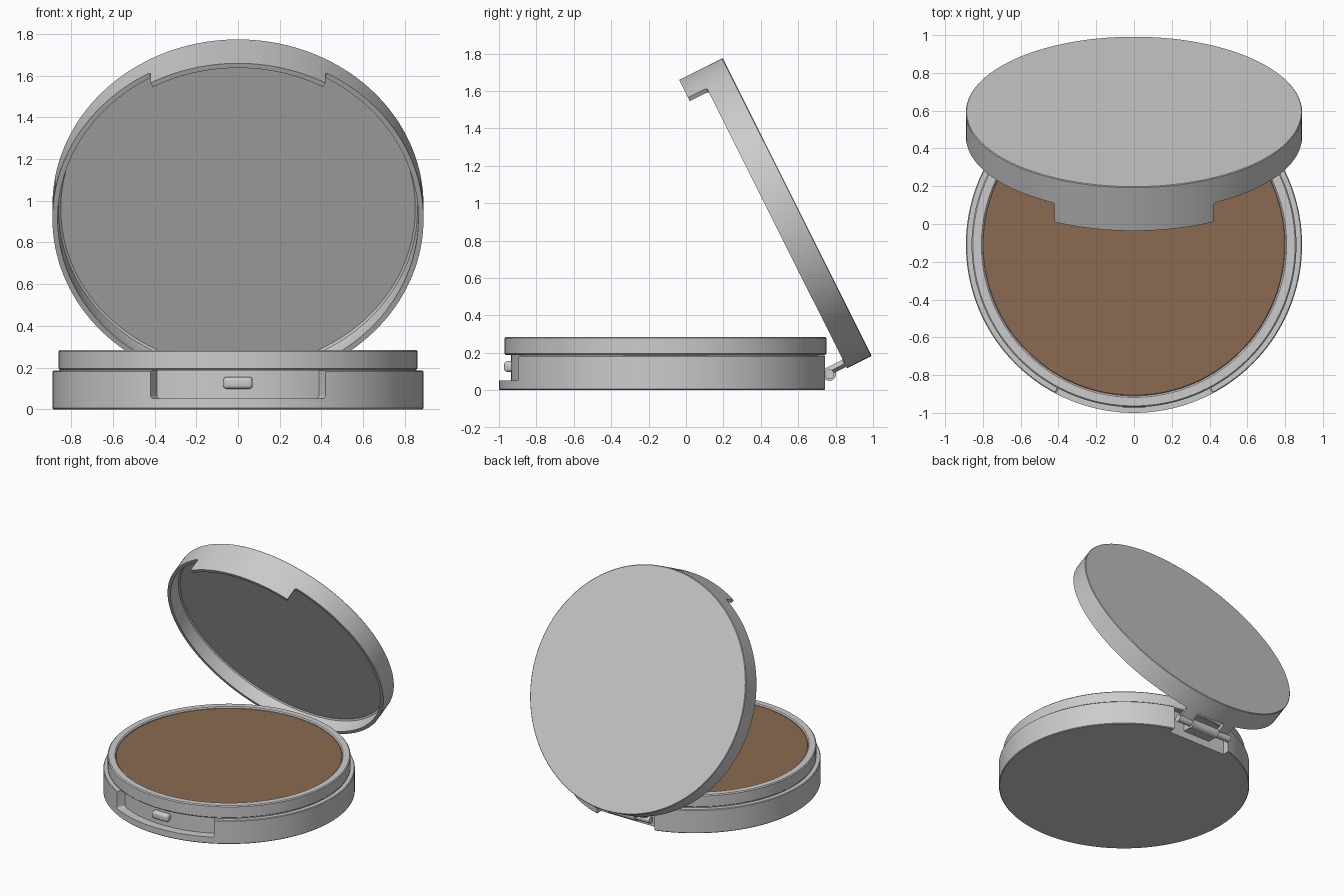
import bpy, bmesh
from math import sin, cos, radians, asin, degrees, pi
from mathutils import Matrix, Vector

if "Cube" in bpy.data.objects:
    bpy.data.objects.remove(bpy.data.objects["Cube"])

CY = -0.11            # centre of the round base in y
R = 0.89              # outer radius
SEG = 144


def finish(bm, name):
    bmesh.ops.recalc_face_normals(bm, faces=bm.faces)
    me = bpy.data.meshes.new(name)
    bm.to_mesh(me)
    bm.free()
    ob = bpy.data.objects.new(name, me)
    bpy.context.collection.objects.link(ob)
    return ob


def lathe(name, profile):
    """Spin an (r, z) profile about z; points with r = 0 become poles."""
    bm = bmesh.new()
    rings = []
    for r, z in profile:
        n = SEG if r else 1
        rings.append([bm.verts.new((r * cos(2 * pi * i / n), r * sin(2 * pi * i / n), z))
                      for i in range(n)])
    for a, b in zip(rings, rings[1:]):
        for i in range(SEG):
            j = (i + 1) % SEG
            quad = [a[i % len(a)], a[j % len(a)], b[j % len(b)], b[i % len(b)]]
            bm.faces.new(list(dict.fromkeys(quad)))
    return finish(bm, name)


def sector(name, a0, a1, r0, r1, z0, z1, fillet_z=None):
    """Solid slice of a ring; the end edges at height fillet_z get rounded."""
    bm = bmesh.new()
    n = max(6, int((a1 - a0) / 2.5))
    rows = []
    for i in range(n + 1):
        a = radians(a0 + (a1 - a0) * i / n)
        rows.append([bm.verts.new((r * cos(a), r * sin(a), z))
                     for r, z in ((r0, z0), (r1, z0), (r1, z1), (r0, z1))])
    for a, b in zip(rows, rows[1:]):
        for k in range(4):
            bm.faces.new((a[k], a[(k + 1) % 4], b[(k + 1) % 4], b[k]))
    bm.faces.new(rows[0])
    bm.faces.new(rows[-1])
    if fillet_z is not None:
        k = 0 if fillet_z == z0 else 2
        edges = [bm.edges.get((row[k], row[k + 1])) for row in (rows[0], rows[-1])]
        edges = [e for e in edges if e]
        bmesh.ops.bevel(bm, geom=edges, offset=0.015, segments=4, profile=0.5, affect='EDGES')
    return finish(bm, name)


def box(name, lo, hi, bevel=0.0):
    bm = bmesh.new()
    bmesh.ops.create_cube(bm, size=1)
    lo, hi = Vector(lo), Vector(hi)
    for v in bm.verts:
        v.co = Vector((lo[i] + (v.co[i] + 0.5) * (hi[i] - lo[i]) for i in range(3)))
    if bevel:
        bmesh.ops.bevel(bm, geom=bm.edges[:], offset=bevel, segments=3, profile=0.5, affect='EDGES')
    return finish(bm, name)


def rod(name, x0, x1, y, z, r):
    """Cylinder lying along x."""
    bm = bmesh.new()
    m = Matrix.Translation(((x0 + x1) / 2, y, z)) @ Matrix.Rotation(pi / 2, 4, 'Y')
    bmesh.ops.create_cone(bm, cap_ends=True, segments=32, radius1=r, radius2=r,
                          depth=abs(x1 - x0), matrix=m)
    return finish(bm, name)


def cut(ob, cutter):
    bpy.context.view_layer.objects.active = ob
    mod = ob.modifiers.new("cut", 'BOOLEAN')
    mod.object, mod.operation, mod.solver = cutter, 'DIFFERENCE', 'EXACT'
    bpy.ops.object.modifier_apply(modifier=mod.name)
    bpy.data.objects.remove(cutter)


def ang(x):
    return degrees(asin(x / R))


# base tray with raised inner ring
base = lathe("base", [(0, 0), (.885, 0), (R, .005), (R, .18), (.885, .185), (.855, .185),
                      (.855, .19), (.86, .195), (.86, .278), (.853, .285), (.808, .285),
                      (.8, .278), (.8, .255), (0, .255)])
t = ang(.42)
cut(base, sector("clasp_cut", 270 - t, 270 + t, .825, 1, .052, .187, .052))
cut(base, box("hinge_cut", (-.25, .80, -.1), (.25, 1.1, .187)))
base.location.y = CY

# pressed powder
powder = lathe("powder", [(0, .25), (.799, .25), (.799, .272), (.793, .276), (0, .276)])
powder.location.y = CY
mat = bpy.data.materials.new("powder_brown")
mat.diffuse_color = (.26, .145, .08, 1)
mat.use_nodes = True
mat.node_tree.nodes["Principled BSDF"].inputs["Base Color"].default_value = mat.diffuse_color
powder.data.materials.append(mat)

# clasp bump in the front recess
bump = box("clasp_bump", (-.07, -.972, .098), (.07, -.90, .155), .016)

# hinge knuckle fixed to the base
PY, PZ = .766, .086
knuckle = rod("hinge_knuckle", -.115, .115, PY, PZ, .036)
block = box("hinge_block", (-.115, .67, PZ - .03), (.115, PY, PZ + .03))

# lid: deep skirt, trimmed to leave the front tab and two hinge arms
DEPTH, TAB = .148, .26
lid = lathe("lid", [(0, 0), (.886, 0), (R, -.004), (R, -TAB), (.865, -TAB), (.865, -.06),
                    (.861, -.048), (.85, -.04), (0, -.04)])
a0, a1 = ang(.12), ang(.215)
for s, e in ((-90 + t, 90 - a1), (90 - a0, 90 + a0), (90 + a1, 270 - t)):
    cut(lid, sector("skirt_cut", s, e, .8, 1, -.4, -DEPTH, -DEPTH))

# pins joining the arms to the knuckle
parts = [lid]
for side, label in ((1, "right"), (-1, "left")):
    parts.append(rod("hinge_pin_" + label, side * .12, side * .235, PY - CY, PZ - .333, .026))

# swing the lid open about the hinge
swing = (Matrix.Translation((0, PY, PZ)) @ Matrix.Rotation(radians(-63.4), 4, 'X')
         @ Matrix.Translation((0, CY - PY, .333 - PZ)))
for ob in parts:
    ob.matrix_world = swing

# smooth shading with sharp edges kept
bpy.ops.object.select_all(action='DESELECT')
for ob in bpy.context.collection.objects:
    ob.select_set(True)
bpy.context.view_layer.objects.active = base
bpy.ops.object.shade_smooth_by_angle(angle=radians(30))
